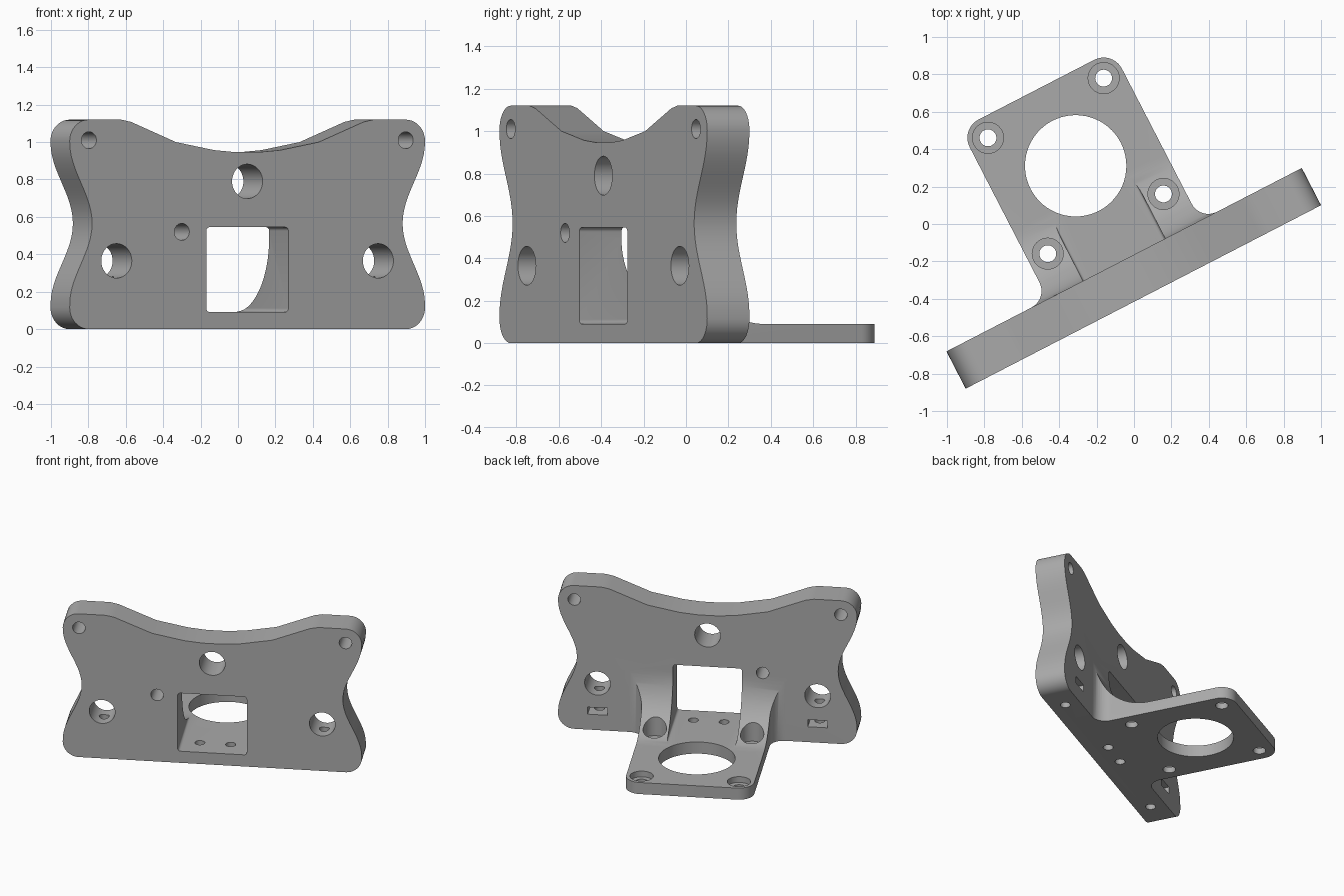
import bpy, bmesh, math
from mathutils import Matrix

if "Cube" in bpy.data.objects:
    bpy.data.objects.remove(bpy.data.objects["Cube"], do_unlink=True)

grey = bpy.data.materials.new("plain grey")
grey.use_nodes = True
COLOUR = (0.40, 0.40, 0.40, 1)
grey.diffuse_color = COLOUR
grey.node_tree.nodes["Principled BSDF"].inputs["Base Color"].default_value = COLOUR

# Local frame: s along the plate, t backwards from its front face, z up
THICK, FLOOR = 0.224, 0.09
AXES = {"s": lambda a, b, d: (d, a, b),
        "t": lambda a, b, d: (a, d, b),
        "z": lambda a, b, d: (a, b, d)}


def prism(name, outline, axis, lo, hi):
    """Extrude a closed 2D outline along one local axis."""
    bm = bmesh.new()
    place = AXES[axis]
    near = [bm.verts.new(place(a, b, lo)) for a, b in outline]
    far = [bm.verts.new(place(a, b, hi)) for a, b in outline]
    bm.faces.new(near)
    bm.faces.new(far)
    for i in range(len(near)):
        j = (i + 1) % len(near)
        bm.faces.new((near[i], near[j], far[j], far[i]))
    bmesh.ops.recalc_face_normals(bm, faces=bm.faces)
    mesh = bpy.data.meshes.new(name)
    bm.to_mesh(mesh)
    bm.free()
    mesh.materials.append(grey)
    obj = bpy.data.objects.new(name, mesh)
    bpy.context.collection.objects.link(obj)
    return obj


def arc(a, b, r, start, end, n=10):
    angles = [math.radians(start + (end - start) * i / n) for i in range(n + 1)]
    return [(a + r * math.cos(w), b + r * math.sin(w)) for w in angles]


def circle(a, b, r, n=40):
    return arc(a, b, r, 0, 360, n)[:-1]


def mirrored(half):
    """Close a right-hand half outline with its mirror image."""
    return half + [(-a, b) for a, b in reversed(half) if a > 1e-6]


def combine(target, other, operation):
    mod = target.modifiers.new(operation.lower(), "BOOLEAN")
    mod.operation, mod.solver, mod.object = operation, "EXACT", other
    bpy.context.view_layer.objects.active = target
    bpy.ops.object.modifier_apply(modifier=mod.name)
    bpy.data.objects.remove(other, do_unlink=True)


def cut(target, outline, axis, lo, hi):
    combine(target, prism("cutter", outline, axis, lo, hi), "DIFFERENCE")


# Upright plate: rounded corners, waisted sides, dipped top
HALF, HIGH, R = 1.069, 1.12, 0.115
side = []
for i in range(1, 24):
    f = i / 24
    side.append((HALF - 0.0675 * (1 - math.cos(math.tau * f)), 0.13 + 0.87 * f))
dip = [(0.76, HIGH), (0.70, 1.108), (0.43, 1.0), (0.2, 0.957), (0.07, 0.946)]
plate_half = (arc(HALF - R, R, R, -90, 0) + side
              + arc(HALF - R, HIGH - R, R, 0, 90) + dip)
bracket = prism("mounting_bracket", mirrored(plate_half), "t", 0, THICK)

# Foot with side fillets, its top swept down from the plate in a concave arc
foot_half = ([(0.558, 0.1)] + arc(0.558, THICK + 0.1, 0.1, 270, 180)
             + arc(0.348, 1.137, 0.11, 0, 90))
foot = prism("foot", mirrored(foot_half), "z", 0, 0.49)
SWEEP = 0.4
sweep = arc(THICK + SWEEP, FLOOR + SWEEP, SWEEP, 180, 270, 24)
cut(foot, sweep + [(1.5, FLOOR), (1.5, 0.7), (THICK, 0.7)], "s", -1, 1)
combine(bracket, foot, "UNION")

# Window, continued backwards to separate the two gussets
w, lo, hi, r = 0.247, FLOOR + 0.001, 0.545, 0.02
window_half = arc(w - r, lo + r, r, -90, 0, 5) + arc(w - r, hi - r, r, 0, 90, 5)
cut(bracket, mirrored(window_half), "t", -0.1, 1.5)

# Holes through the upright plate
for s, z, r in [(0.953, 1.01, 0.045), (-0.953, 1.01, 0.045), (0, 0.79, 0.092),
                (0.787, 0.365, 0.092), (-0.787, 0.365, 0.092),
                (-0.394, 0.52, 0.045)]:
    cut(bracket, circle(s, z, r), "t", -0.1, 0.4)

# Large opening in the foot
cut(bracket, circle(0, 0.789, 0.271, 64), "z", -0.1, 0.3)

for x in (-1, 1):
    # Counterbored foot screw holes
    for t in (0.44, 1.137):
        cut(bracket, circle(x * 0.348, t, 0.045), "z", -0.1, 0.3)
        cut(bracket, circle(x * 0.348, t, 0.083), "z", 0.045, 0.6)
    # Holes in the window sill
    cut(bracket, circle(x * 0.11, 0.16, 0.036), "z", -0.1, 0.2)
    # Vertical screw holes rising into the lower holes, with nut slots
    cut(bracket, circle(x * 0.787, 0.112, 0.036), "z", -0.1, 0.36)
    a, b = x * 0.787 - 0.07, x * 0.787 + 0.07
    cut(bracket, [(a, 0.12), (b, 0.12), (b, 0.175), (a, 0.175)], "t", 0.045, 0.3)

# Smooth curved walls, then turn the bracket into place
bpy.ops.object.select_all(action="DESELECT")
bracket.select_set(True)
bpy.context.view_layer.objects.active = bracket
bpy.ops.object.shade_smooth_by_angle(angle=math.radians(30))
bracket.data.transform(Matrix.Translation((0.05, -0.39, 0))
                       @ Matrix.Rotation(math.radians(27.3), 4, "Z"))
